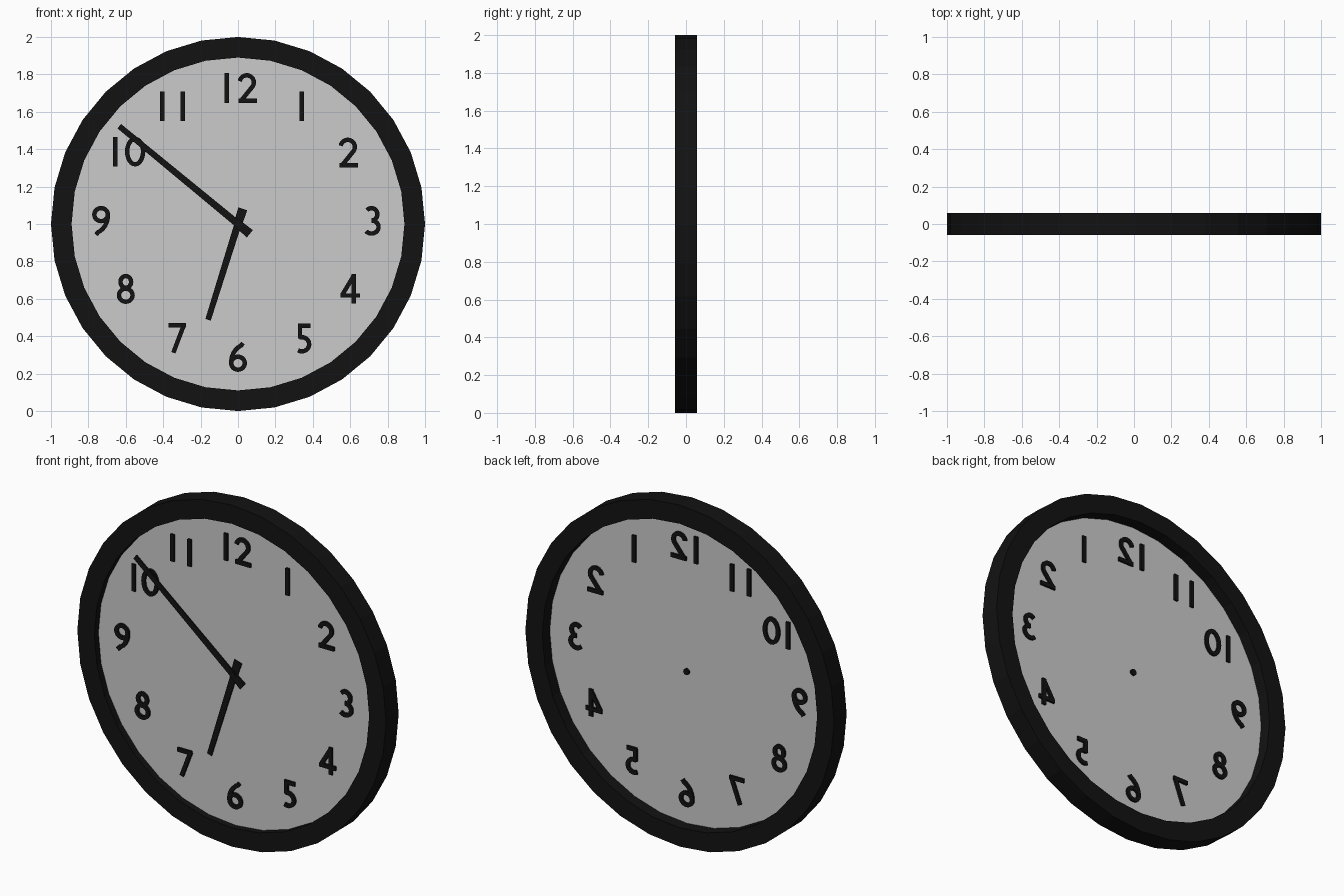
import bpy, bmesh
from math import sin, cos, pi, radians, hypot
from mathutils import Vector

if "Cube" in bpy.data.objects:
    bpy.data.objects.remove(bpy.data.objects["Cube"])

SIDES = 32
CZ = 1.0            # height of the dial centre
NUM_H = 0.158       # numeral height
STROKE = 0.0235     # numeral stroke width

black = bpy.data.materials.new("black")
black.diffuse_color = (0.006, 0.006, 0.006, 1)
black.use_nodes = True
black.node_tree.nodes["Principled BSDF"].inputs["Base Color"].default_value = black.diffuse_color


def finish(bm, name, mat=None):
    bmesh.ops.recalc_face_normals(bm, faces=bm.faces)
    me = bpy.data.meshes.new(name)
    bm.to_mesh(me)
    bm.free()
    ob = bpy.data.objects.new(name, me)
    bpy.context.collection.objects.link(ob)
    if mat:
        me.materials.append(mat)
    return ob


def lathe(name, profile, mat=None):
    """Sweep a closed (radius, y) profile around the clock axis."""
    bm = bmesh.new()
    rings = [[bm.verts.new((r * cos(2 * pi * i / SIDES), y, CZ + r * sin(2 * pi * i / SIDES)))
              for r, y in profile] for i in range(SIDES)]
    n = len(profile)
    for i in range(SIDES):
        a, b = rings[i], rings[(i + 1) % SIDES]
        for j in range(n):
            k = (j + 1) % n
            bm.faces.new((a[j], a[k], b[k], b[j]))
    return finish(bm, name, mat)


def prism(bm, outline, y0, y1):
    """Extrude an (x, z) outline from y0 to y1."""
    f = [bm.verts.new((x, y0, z)) for x, z in outline]
    b = [bm.verts.new((x, y1, z)) for x, z in outline]
    bm.faces.new(f)
    bm.faces.new(b[::-1])
    for i in range(len(f)):
        j = (i + 1) % len(f)
        bm.faces.new((f[i], b[i], b[j], f[j]))


def ribbon(bm, pts, width, y0, y1):
    """Solid flat stroke following a centre line; closes if the ends meet."""
    pts = [Vector(p) for p in pts]
    closed = (pts[0] - pts[-1]).length < 1e-5
    if closed:
        pts.pop()
    n = len(pts)
    rows = []
    for i, p in enumerate(pts):
        prev = pts[i - 1] if closed or i > 0 else p
        nxt = pts[(i + 1) % n] if closed or i < n - 1 else p
        t = (nxt - prev).normalized()
        o = Vector((-t.y, t.x)) * width / 2
        rows.append([bm.verts.new((q.x, y, q.y))
                     for q, y in ((p + o, y0), (p - o, y0), (p - o, y1), (p + o, y1))])
    for i in range(n if closed else n - 1):
        a, b = rows[i], rows[(i + 1) % n]
        for j in range(4):
            k = (j + 1) % 4
            bm.faces.new((a[j], a[k], b[k], b[j]))
    if not closed:
        bm.faces.new(rows[0])
        bm.faces.new(rows[-1][::-1])


def arc(cx, cy, rx, ry, a0, a1, n=16):
    return [(cx + rx * cos(radians(a0 + (a1 - a0) * i / n)),
             cy + ry * sin(radians(a0 + (a1 - a0) * i / n))) for i in range(n + 1)]


# Numeral strokes, one unit tall, centred on x = 0
six = [arc(0, .29, .23, .22, 0, 360, 24),
       arc(.30, .31, .53, .62, 180, 112, 8) + [(.17, .97)]]
GLYPHS = {
    "0": [arc(0, .5, .27, .43, 0, 360, 24)],
    "1": [[(0, 0), (0, 1)]],
    "2": [arc(-.02, .69, .24, .24, 170, -35) + [(-.22, .06)], [(-.30, .07), (.32, .07)]],
    "3": [arc(-.04, .72, .20, .21, 140, -90), arc(-.04, .29, .24, .22, 90, -140)],
    "4": [[(.12, 0), (.12, 1)], [(.12, .94), (-.27, .29)], [(-.33, .27), (.33, .27)]],
    "5": [[(.22, .93), (-.20, .93)], [(-.13, .95), (-.13, .50)],
          arc(-.07, .31, .25, .24, 110, -120)],
    "6": six,
    "7": [[(-.30, .93), (.29, .93)], [(.23, .95), (-.13, 0)]],
    "8": [arc(0, .73, .18, .20, 0, 360, 24), arc(0, .28, .23, .22, 0, 360, 24)],
    "9": [[(-x, 1 - y) for x, y in s] for s in six],
}


def numeral(hour, digits):
    """digits: (glyph, centre x, bottom z) for every digit of the hour."""
    bm = bmesh.new()
    for g, x, z in digits:
        for s in GLYPHS[g]:
            ribbon(bm, [(x + NUM_H * px, z + NUM_H * pz) for px, pz in s], STROKE, -0.032, 0.0)
    finish(bm, f"hour_mark_{hour}", black)


def hand(name, tip, tail_len, y0, y1):
    """Slim tapering blade with a wider counterweight tail."""
    length = hypot(*tip)
    ux, uz = tip[0] / length, tip[1] / length
    half = [(-tail_len, .025), (.01, .022), (.012, .019), (length, .015)]
    local = half + [(d, -w) for d, w in half[::-1]]
    bm = bmesh.new()
    prism(bm, [(d * ux - w * uz, CZ + d * uz + w * ux) for d, w in local], y0, y1)
    finish(bm, name, black)


def disc(name, r, y0, y1, n, mat=None):
    bm = bmesh.new()
    prism(bm, [(r * cos(2 * pi * i / n), CZ + r * sin(2 * pi * i / n)) for i in range(n)], y0, y1)
    finish(bm, name, mat)


# Frame and dial
lathe("frame", [(1.0, -.058), (.89, -.058), (.89, .058), (1.0, .058)], black)
disc("dial", .895, -.02, -.011, SIDES)

# Hour marks
for hour, digits in {
    1: [("1", .34, 1.55)],
    2: [("2", .59, 1.303)],
    3: [("3", .72, .938)],
    4: [("4", .60, .575)],
    5: [("5", .352, .308)],
    6: [("6", 0, .21)],
    7: [("7", -.325, .312)],
    8: [("8", -.60, .575)],
    9: [("9", -.732, .938)],
    10: [("1", -.657, 1.308), ("0", -.55, 1.308)],
    11: [("1", -.405, 1.55), ("1", -.295, 1.55)],
    12: [("1", -.06, 1.648), ("2", .05, 1.648)],
}.items():
    numeral(hour, digits)

# Hands and axle
hand("hour_hand", (-.16, -.512), .085, -.038, -.032)
hand("minute_hand", (-.635, .523), .082, -.048, -.041)
disc("axle", .018, -.05, .0, 16, black)
